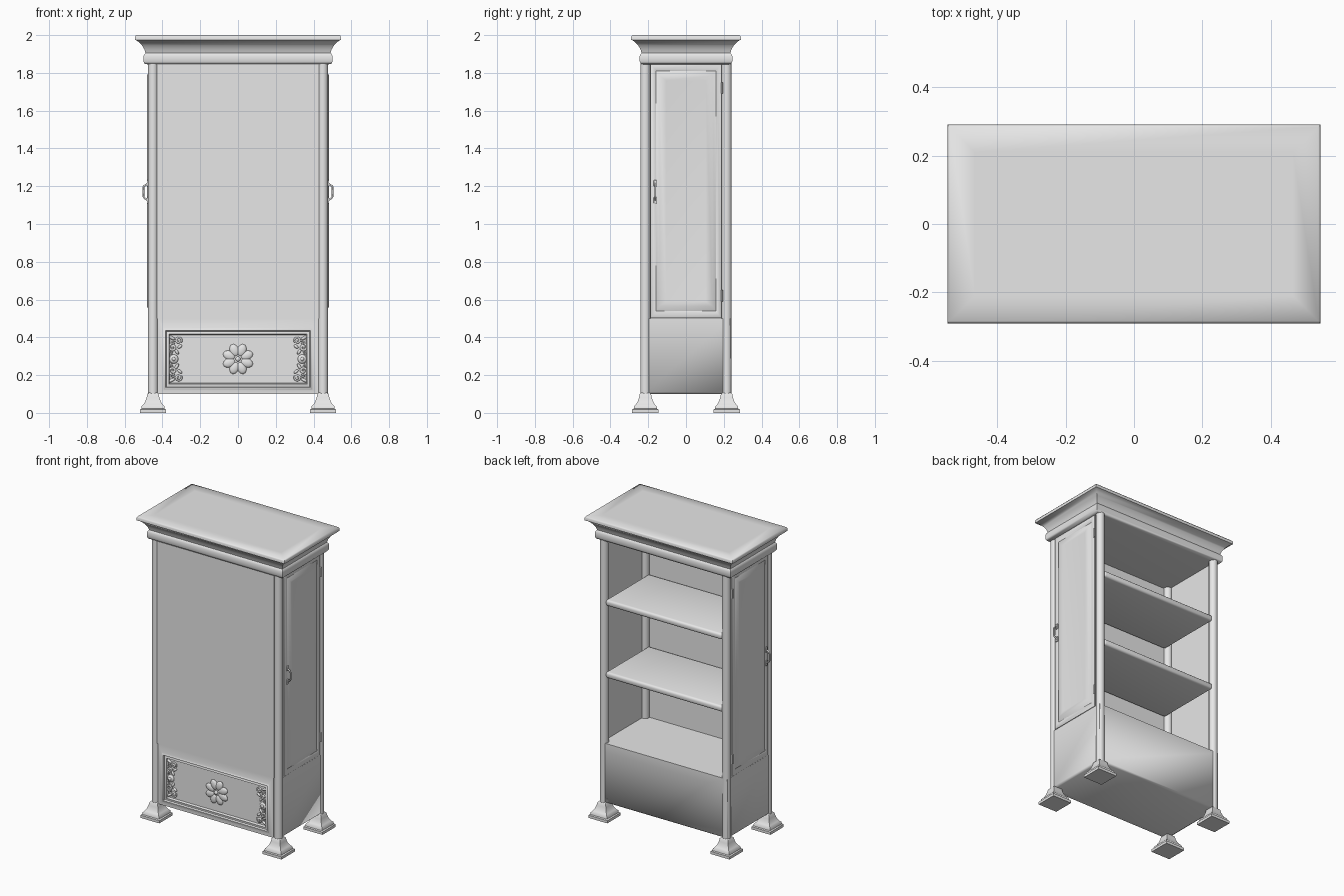
import bpy, bmesh, math
from mathutils import Matrix, Vector

cube = bpy.data.objects.get("Cube")
if cube:
    bpy.data.objects.remove(cube, do_unlink=True)

paint = bpy.data.materials.new("pale_grey")
paint.use_nodes = True
GREY = (0.8, 0.8, 0.8, 1)
paint.diffuse_color = GREY
paint.node_tree.nodes["Principled BSDF"].inputs["Base Color"].default_value = GREY


def finish(name, bm, angle=40):
    bmesh.ops.recalc_face_normals(bm, faces=bm.faces)
    me = bpy.data.meshes.new(name)
    bm.to_mesh(me)
    bm.free()
    me.materials.append(paint)
    me.shade_smooth()
    me.set_sharp_from_angle(angle=math.radians(angle))
    ob = bpy.data.objects.new(name, me)
    bpy.context.collection.objects.link(ob)
    return ob


def loft(name, rings, place, angle=40):
    """Closed solid through rectangles (half a, half b, height, shift of b)."""
    bm = bmesh.new()
    loops = []
    for ha, hb, h, *shift in rings:
        s = shift[0] if shift else 0
        loops.append([bm.verts.new(place(i * ha, j * hb + s, h))
                      for i, j in ((-1, -1), (1, -1), (1, 1), (-1, 1))])
    for low, high in zip(loops, loops[1:]):
        for k in range(4):
            n = (k + 1) % 4
            bm.faces.new((low[k], low[n], high[n], high[k]))
    bm.faces.new(loops[0])
    bm.faces.new(loops[-1])
    return finish(name, bm, angle)


def upright(x=0, y=0):
    return lambda a, b, h: Vector((x + a, y + b, h))


def box(name, size, loc, bevel=0.0, segments=3):
    bm = bmesh.new()
    bmesh.ops.create_cube(bm, size=1, matrix=Matrix.Translation(loc) @ Matrix.Diagonal((*size, 1)))
    if bevel:
        bmesh.ops.bevel(bm, geom=bm.edges[:], offset=bevel, segments=segments,
                        profile=0.5, affect='EDGES')
    return finish(name, bm)


def cylinder(name, radius, z0, z1, x, y, sides=24):
    bm = bmesh.new()
    bmesh.ops.create_cone(bm, cap_ends=True, segments=sides, radius1=radius, radius2=radius,
                          depth=z1 - z0, matrix=Matrix.Translation((x, y, (z0 + z1) / 2)))
    return finish(name, bm)


def blob(bm, loc, size, turn=0.0):
    """Flattened sphere lying in the drawer face."""
    m = Matrix.Translation(loc) @ Matrix.Rotation(turn, 4, 'Y') @ Matrix.Diagonal((*size, 1))
    bmesh.ops.create_uvsphere(bm, u_segments=16, v_segments=10, radius=1, matrix=m)


def tube(name, points, radius, ends=None):
    cu = bpy.data.curves.new(name, 'CURVE')
    cu.dimensions = '3D'
    cu.bevel_depth = radius
    cu.bevel_resolution = 3
    cu.use_fill_caps = True
    sp = cu.splines.new('POLY')
    sp.points.add(len(points) - 1)
    for k, (p, co) in enumerate(zip(sp.points, points)):
        p.co = (*co, 1)
        if ends:
            t = k / (len(points) - 1)
            p.radius = ends[0] + (ends[1] - ends[0]) * t
    sp.use_smooth = True
    cu.materials.append(paint)
    ob = bpy.data.objects.new(name, cu)
    bpy.context.collection.objects.link(ob)
    return ob


COL_X, COL_Y = 0.45, 0.215

# Crown moulding: (height, inset from the widest outline)
crown = [(1.845, .07), (1.847, .052), (1.86, .045), (1.89, .045), (1.9, .05), (1.905, .055),
         (1.925, .049), (1.945, .037), (1.96, .023), (1.972, .008), (1.975, 0), (1.992, 0),
         (2.0, .006), (2.0, .08)]
loft("crown", [(.545 - d, .29 - d, z) for z, d in crown], upright(), 60)

# Four columns on flared square feet
foot = [(0, .07), (.018, .07), (.022, .062), (.035, .06), (.045, .05), (.06, .041),
        (.08, .034), (.1, .03), (.108, .02)]
for x, sx in ((COL_X, "left"), (-COL_X, "right")):
    for y, sy in ((-COL_Y, "front"), (COL_Y, "back")):
        cylinder(f"{sy}_{sx}_column", .027, .09, 1.85, x, y)
        loft(f"{sy}_{sx}_foot", [(r, r, z) for z, r in foot], upright(x, y), 50)

# Base cabinet with a softened lower edge
loft("base_cabinet", [(.455, .22, .1), (.47, .235, .11), (.47, .235, .13)][:2]
     + [(.47, .235, .5)], lambda a, b, h: Vector((a, max(b, -.213), h)), 60)

# Drawer front with moulded frame and sunken field
drawer = [(.425, .2, 0), (.425, .2, .022), (.395, .163, .022, -.015), (.391, .159, .028, -.015),
          (.383, .151, .028, -.015), (.379, .147, .016, -.015), (.372, .14, .016, -.015),
          (.369, .137, .02, -.015), (.365, .133, .02, -.015), (.36, .128, .006, -.015)]
loft("drawer_front", drawer, lambda a, b, h: Vector((a, -.213 - h, .3 + b)), 70)
FIELD = -.22

# Front panel and shelves
box("front_panel", (.86, .012, 1.35), (0, -.229, 1.175))
for k, z in enumerate((.955, 1.435)):
    box(f"shelf_{k + 1}", (.86, .455, .04), (0, .0075, z), .014)

# Side doors with raised field, handle and hinges
door = [(.188, .673, 0), (.188, .673, .017), (.183, .668, .02), (.165, .645, .02),
        (.158, .635, .015), (.14, .61, .027), (.105, .585, .024)]
for s, side in ((1, "left"), (-1, "right")):
    loft(f"{side}_door", door, lambda a, b, h: Vector((s * (.455 + h), a, 1.175 + b)), 50)
    grip = [(s * (.476 + .025 * min(1, 1.8 * math.sin(math.pi * t / 12))), -.163,
             1.125 + .09 * t / 12) for t in range(13)]
    tube(f"{side}_handle", grip, .005)
    for z in (1.125, 1.215):
        box(f"{side}_handle_plate", (.008, .016, .034), (s * .478, -.163, z), .003)
    for z in (.62, 1.72):
        cylinder(f"{side}_hinge", .005, z - .03, z + .03, s * .476, .19, 12)

# Eight-petal rosette in the middle of the drawer
bm = bmesh.new()
blob(bm, (0, FIELD, .285), (.05, .008, .05))
for k in range(8):
    a = math.tau * (k + .5) / 8
    blob(bm, (.05 * math.cos(a), FIELD - .002, .285 - .05 * math.sin(a)), (.034, .012, .024), a)
blob(bm, (0, FIELD - .01, .285), (.013, .01, .013))
finish("rosette", bm)


def scroll(name, cx, cz, radius, start, turns, sx, sz, tail):
    """Spiral scroll with a curved tail, mirrored by sx and sz about the drawer centre."""
    pts = []
    for k in range(25):
        t = k / 24
        a = start + turns * math.tau * t
        r = radius * (.2 + .8 * t)
        pts.append((cx + r * math.cos(a), cz + r * math.sin(a)))
    px, pz = pts[-1]
    pts += [(px + (tail[0] - px) * k / 6, pz + (tail[1] - pz) * k / 6
             + .008 * math.sin(math.pi * k / 6)) for k in range(1, 7)]
    tube(name, [(sx * u, FIELD - .004, .285 + sz * v) for u, v in pts], .0065, (1.1, .7))


# Carved scrolls and leaves at both ends of the drawer
for sx, side in ((1, "left"), (-1, "right")):
    bm = bmesh.new()
    blob(bm, (sx * .34, FIELD, .285), (.024, .012, .024))
    blob(bm, (sx * .34, FIELD - .01, .285), (.01, .008, .01))
    for sz in (1, -1):
        scroll(f"{side}_scroll", .345, .062, .022, 0, 1.3, sx, sz, (.352, .022))
        scroll(f"{side}_corner_scroll", .315, .098, .018, 1, 1.4, sx, sz, (.352, .09))
        for u, v, length, turn in ((.35, .112, .02, .5), (.325, .04, .018, 1), (.368, .07, .018, 1.5),
                                   (.308, .066, .014, -.7), (.365, .035, .014, 2)):
            blob(bm, (sx * u, FIELD, .285 + sz * v), (length, .009, .008), -turn * sx * sz)
    finish(f"{side}_carving", bm)
